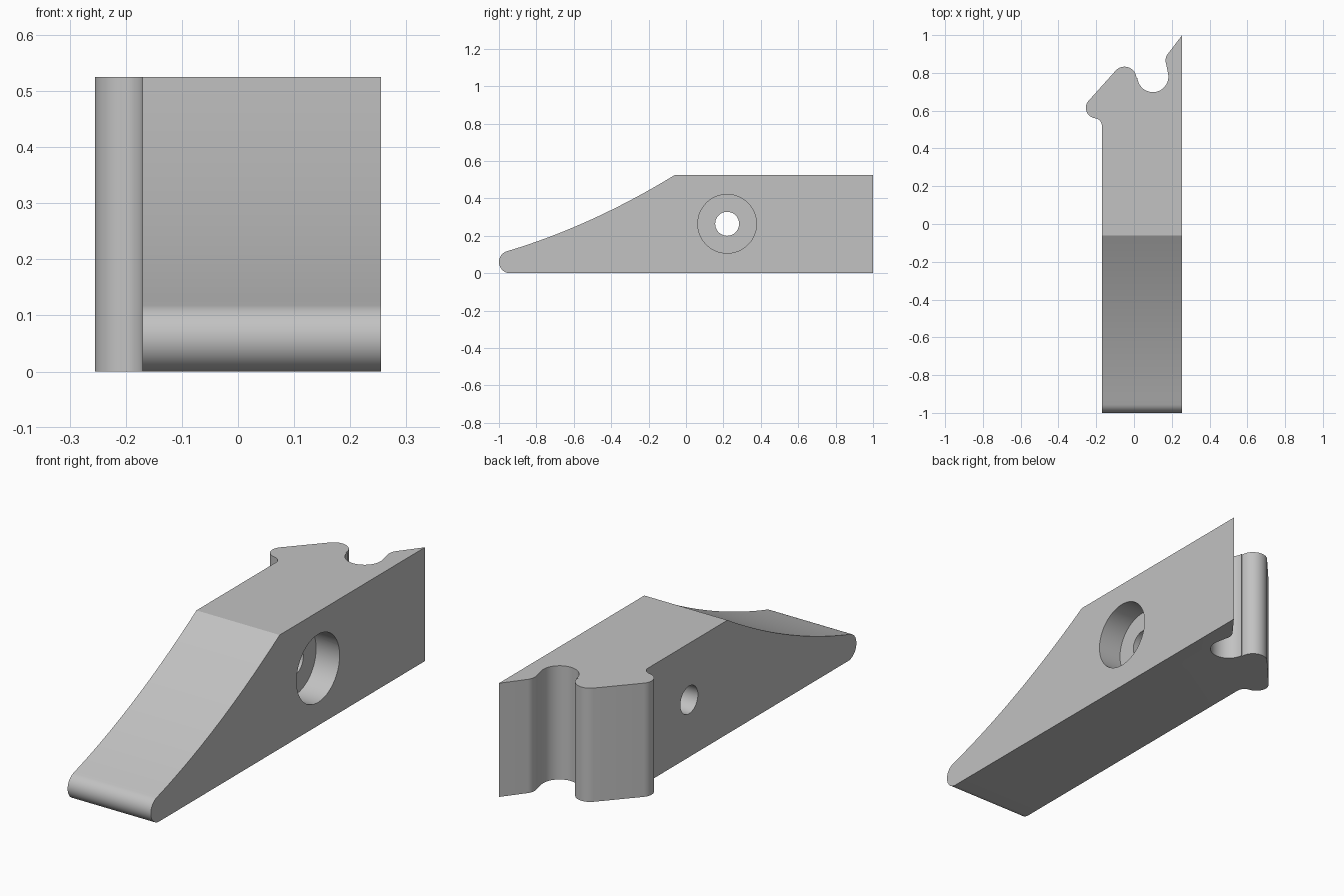
import bpy, bmesh
from math import sin, cos, radians
from mathutils import Vector, Matrix

if "Cube" in bpy.data.objects:
    bpy.data.objects.remove(bpy.data.objects["Cube"])

grey = bpy.data.materials.new("plain grey")
grey.use_nodes = True
colour = (0.54, 0.54, 0.54, 1)
grey.diffuse_color = colour
grey.node_tree.nodes["Principled BSDF"].inputs["Base Color"].default_value = colour


def arc(cx, cy, r, start, end, steps=14):
    angles = [radians(start + (end - start) * i / steps) for i in range(steps + 1)]
    return [(cx + r * cos(a), cy + r * sin(a)) for a in angles]


def prism(name, points, axis, low, high):
    """Extrude a closed profile along z (points are x, y) or x (points are y, z)."""
    place = (lambda p, d: (p[0], p[1], d)) if axis == "z" else (lambda p, d: (d, p[0], p[1]))
    bm = bmesh.new()
    face = bm.faces.new([bm.verts.new(place(p, low)) for p in points])
    new = bmesh.ops.extrude_face_region(bm, geom=[face])["geom"]
    move = Vector(place((0, 0), high - low))
    bmesh.ops.translate(bm, vec=move, verts=[v for v in new if isinstance(v, bmesh.types.BMVert)])
    bmesh.ops.recalc_face_normals(bm, faces=bm.faces)
    mesh = bpy.data.meshes.new(name)
    bm.to_mesh(mesh)
    bm.free()
    mesh.materials.append(grey)
    obj = bpy.data.objects.new(name, mesh)
    bpy.context.collection.objects.link(obj)
    return obj


def combine(target, tool, operation):
    tool.hide_render = True
    mod = target.modifiers.new(operation, "BOOLEAN")
    mod.operation, mod.solver, mod.object = operation, "EXACT", tool
    bpy.context.view_layer.objects.active = target
    bpy.ops.object.modifier_apply(modifier=mod.name)
    bpy.data.objects.remove(tool)


# Plan outline with the hook, rounded nub, groove and pointed lip at the back
plan = [(0.255, -1.1), (-0.17, -1.1)]
plan += arc(-0.21, 0.52, 0.04, 0, 90)
plan += arc(-0.2, 0.615, 0.055, 270, 138)
plan += arc(-0.05, 0.77, 0.063, 138, 0)
plan += arc(0.1, 0.78, 0.082, 185, 370, 24)
plan += arc(0.225, 0.865, 0.058, 200, 143)
plan += [(0.255, 1.0)]
body = prism("wedge_clamp_body", plan, "z", -0.1, 0.7)

# Side outline with the round nose and hollow ramp
side = [(1.1, 0)] + arc(-0.94, 0.06, 0.06, 270, 106, 20)
start, end = Vector(side[-1]), Vector((-0.06, 0.525))
bend = (start + end) / 2 - Vector((0, 0.07))
for i in range(1, 25):
    t = i / 24
    side.append(tuple(start * (1 - t) ** 2 + bend * 2 * t * (1 - t) + end * t * t))
side.append((1.1, 0.525))
combine(body, prism("side_shape", side, "x", -0.5, 0.5), "INTERSECT")

# Bolt hole and its counterbore on the flat side
combine(body, prism("bolt_hole", arc(0.22, 0.264, 0.064, 0, 351, 39), "x", -0.5, 0.5), "DIFFERENCE")
combine(body, prism("counterbore", arc(0.22, 0.264, 0.157, 0, 354, 59), "x", 0.135, 0.5), "DIFFERENCE")

bpy.ops.object.select_all(action="DESELECT")
body.select_set(True)
bpy.context.view_layer.objects.active = body
bpy.ops.object.shade_smooth_by_angle(angle=radians(25))
